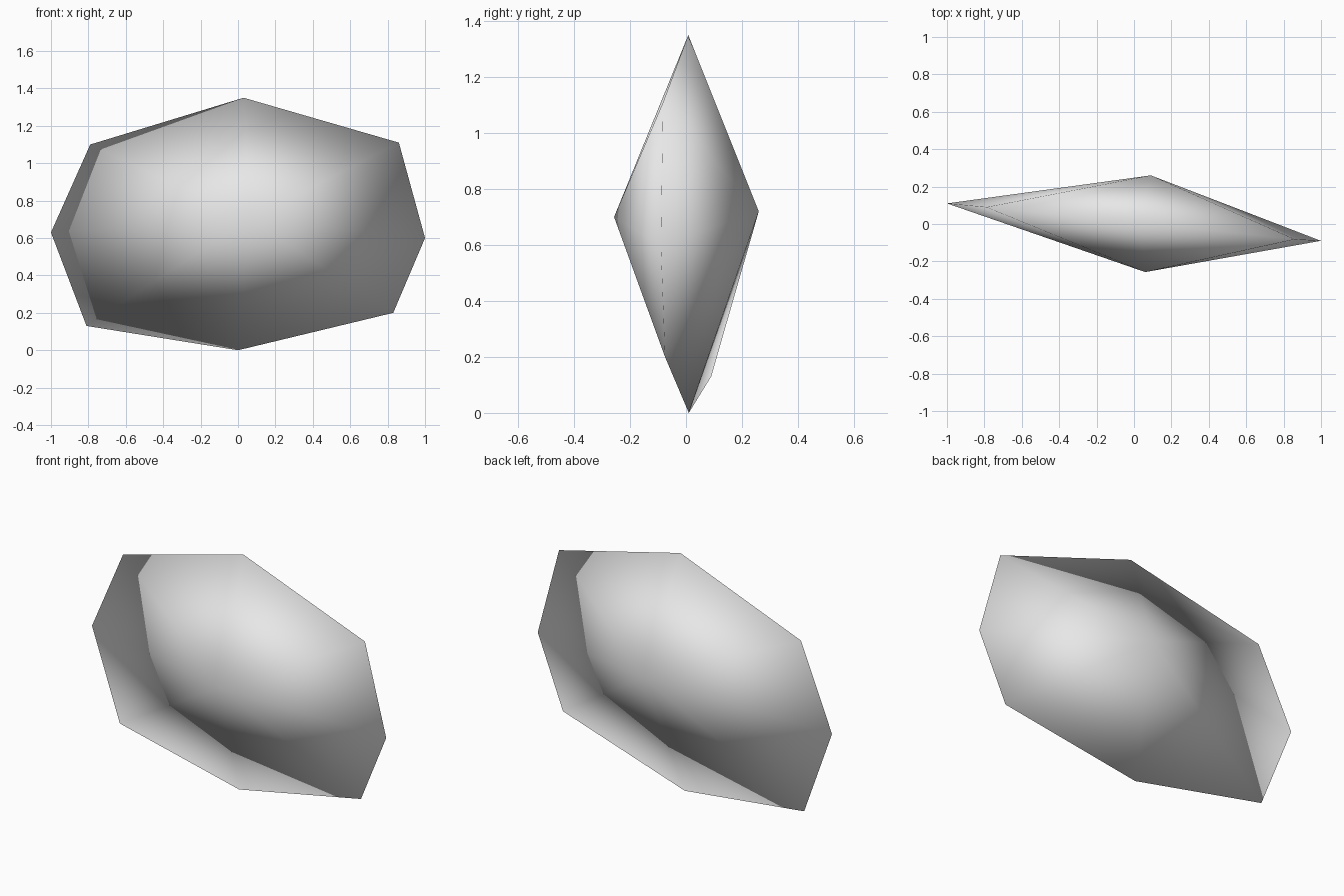
import bpy
import bmesh

cube = bpy.data.objects.get("Cube")
if cube:
    bpy.data.objects.remove(cube, do_unlink=True)

# Plain grey material
grey = bpy.data.materials.new("light_grey")
grey.use_nodes = True
colour = (0.8, 0.8, 0.8, 1.0)
grey.diffuse_color = colour
grey.node_tree.nodes["Principled BSDF"].inputs["Base Color"].default_value = colour

# Eight-cornered rim, counter-clockwise from the front, and the two peaks
RIM = [
    (-1.0, 0.11, 0.63), (-0.81, 0.09, 0.13), (0.0, 0.01, 0.0), (0.83, -0.075, 0.20),
    (1.0, -0.09, 0.60), (0.86, -0.082, 1.11), (0.03, 0.008, 1.35), (-0.79, 0.09, 1.10),
]
FRONT_PEAK = (0.06, -0.257, 0.70)
BACK_PEAK = (0.09, 0.26, 0.72)

# Closed double pyramid: a fan of triangles from each peak to the shared rim
bm = bmesh.new()
rim = [bm.verts.new(p) for p in RIM]
front = bm.verts.new(FRONT_PEAK)
back = bm.verts.new(BACK_PEAK)
for a, b in zip(rim, rim[1:] + rim[:1]):
    bm.faces.new((a, b, front))
    bm.faces.new((b, a, back))
bmesh.ops.recalc_face_normals(bm, faces=bm.faces)

# Smooth all over, including across the rim
for face in bm.faces:
    face.smooth = True

mesh = bpy.data.meshes.new("faceted_stone")
bm.to_mesh(mesh)
bm.free()
mesh.materials.append(grey)
stone = bpy.data.objects.new("faceted_stone", mesh)
bpy.context.collection.objects.link(stone)
